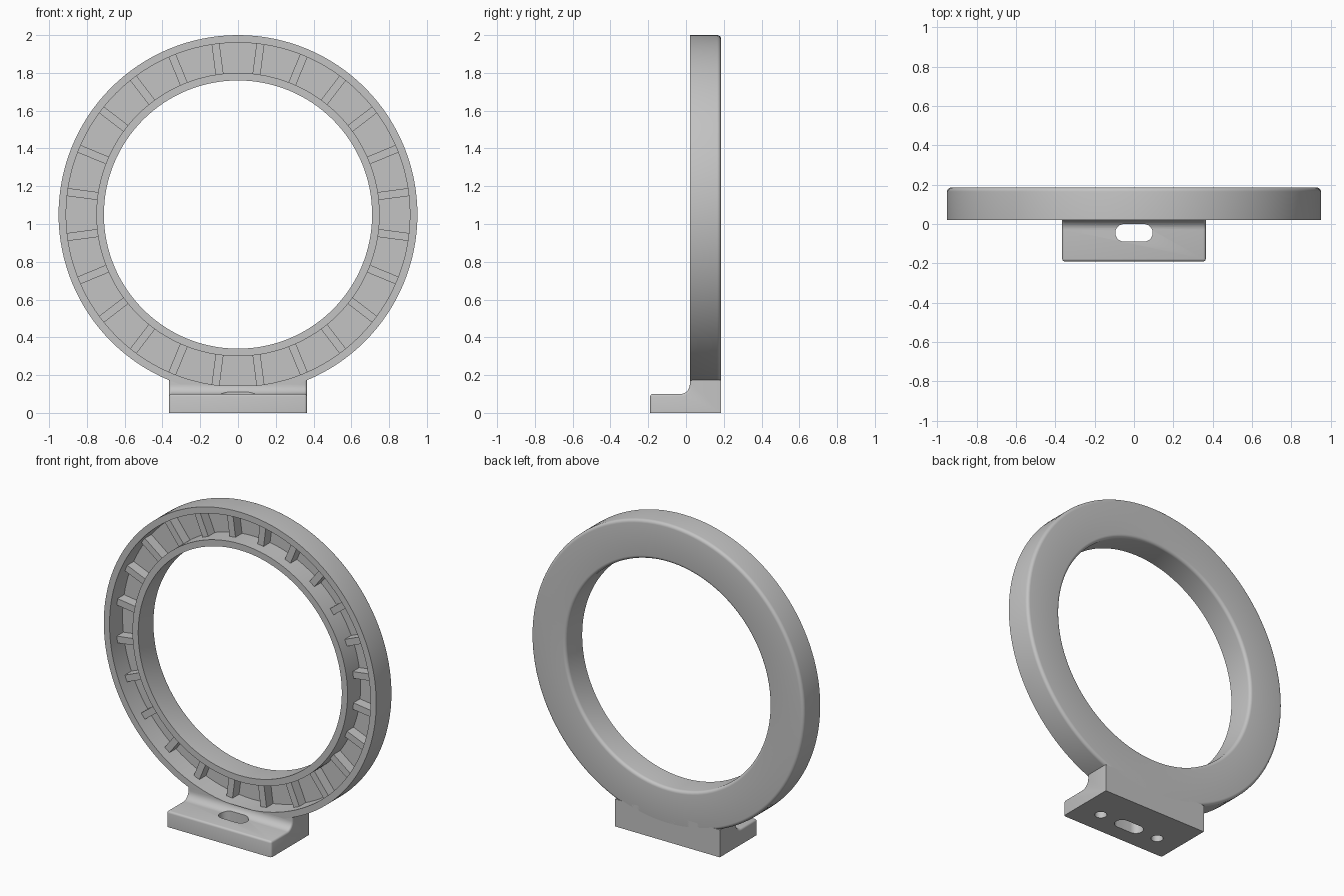
import bpy, bmesh, math
from mathutils import Matrix, Vector

if "Cube" in bpy.data.objects:
    bpy.data.objects.remove(bpy.data.objects["Cube"], do_unlink=True)

GREY = 0.55
FRONT, BACK, FLOOR = 0.02, 0.185, 0.15    # depth planes of the ring
CENTRE_Z = 1.05
R_OUT, R_IN = 0.95, 0.71                  # ring radii
G_OUT, G_IN = 0.91, 0.75                  # channel radii
HALF = 0.365                              # half width of the base

mat = bpy.data.materials.new("plain grey")
mat.use_nodes = True
mat.diffuse_color = (GREY, GREY, GREY, 1)
mat.node_tree.nodes["Principled BSDF"].inputs["Base Color"].default_value = (GREY, GREY, GREY, 1)


def make_object(name, bm):
    bmesh.ops.recalc_face_normals(bm, faces=bm.faces)
    mesh = bpy.data.meshes.new(name)
    bm.to_mesh(mesh)
    bm.free()
    mesh.materials.append(mat)
    obj = bpy.data.objects.new(name, mesh)
    bpy.context.collection.objects.link(obj)
    return obj


def smooth(obj):
    bpy.ops.object.select_all(action='DESELECT')
    obj.select_set(True)
    bpy.context.view_layer.objects.active = obj
    bpy.ops.object.shade_smooth_by_angle(angle=math.radians(32))


def arc(cx, cy, r, start, end, n):
    """Points along an arc, angles in degrees."""
    angles = [math.radians(start + (end - start) * i / n) for i in range(n + 1)]
    return [(cx + r * math.cos(a), cy + r * math.sin(a)) for a in angles]


def prism(points, to_3d, offset):
    """Extrude a flat outline, mapped into space by to_3d."""
    bm = bmesh.new()
    face = bm.faces.new([bm.verts.new(to_3d(*p)) for p in points])
    new = bmesh.ops.extrude_face_region(bm, geom=[face])["geom"]
    bmesh.ops.translate(bm, vec=offset, verts=[v for v in new if isinstance(v, bmesh.types.BMVert)])
    return bm


def cut(obj, cutter):
    cutter.hide_render = True
    cutter.hide_set(True)
    mod = obj.modifiers.new(cutter.name, 'BOOLEAN')
    mod.operation, mod.solver, mod.object = 'DIFFERENCE', 'EXACT', cutter
    bpy.context.view_layer.objects.active = obj
    bpy.ops.object.modifier_apply(modifier=mod.name)
    bpy.data.objects.remove(cutter, do_unlink=True)


# Ring: channel section with rounded rear edges, turned about the y axis
r = 0.02
section = [(R_OUT, FRONT), (G_OUT, FRONT), (G_OUT, FLOOR), (G_IN, FLOOR), (G_IN, FRONT), (R_IN, FRONT)]
section += arc(R_IN + r, BACK - r, r, 180, 90, 5) + arc(R_OUT - r, BACK - r, r, 90, 0, 5)
bm = bmesh.new()
verts = [bm.verts.new((p[0], p[1], 0)) for p in section]
edges = [bm.edges.new((verts[i], verts[i - 1])) for i in range(len(verts))]
bmesh.ops.spin(bm, geom=verts + edges, cent=(0, 0, 0), axis=(0, 1, 0), angle=math.tau, steps=128)
bmesh.ops.remove_doubles(bm, verts=bm.verts, dist=0.0005)
bmesh.ops.translate(bm, vec=(0, 0, CENTRE_Z), verts=bm.verts)
smooth(make_object("ring", bm))

# Radial ribs set back inside the channel
COUNT, RIB_FRONT = 24, 0.085
bm = bmesh.new()
for i in range(COUNT):
    turn = Matrix.Rotation(math.tau * (i + 0.5) / COUNT, 4, 'Y')
    middle = Vector(((G_OUT + G_IN) / 2, (RIB_FRONT + FLOOR + 0.01) / 2, 0))
    size = Matrix.Diagonal((G_OUT - G_IN + 0.01, FLOOR + 0.01 - RIB_FRONT, 0.042, 1))
    place = Matrix.Translation((0, 0, CENTRE_Z)) @ turn @ Matrix.Translation(middle) @ size
    bmesh.ops.create_cube(bm, size=1, matrix=place)
make_object("ribs", bm)

# Base: L section with a hollow fillet, extruded across the width
FOOT, TOP, TOE, F = 0.1, 0.173, -0.19, 0.05
outline = [(BACK, 0), (BACK, TOP), (FRONT, TOP)]
outline += arc(FRONT - F, FOOT + F, F, 0, -90, 8) + [(TOE, FOOT), (TOE, 0)]
bm = prism(outline, lambda y, z: (-HALF, y, z), (2 * HALF, 0, 0))
rounded = []
for e in bm.edges:
    a, b = (v.co for v in e.verts)
    in_front = max(a.y, b.y) < FRONT + 0.001
    across = abs(a.x - b.x) > 0.1
    toe_top = a.y < TOE + 0.001 and a.z > 0.05
    if in_front and max(a.z, b.z) > 0.05 and (not across or toe_top):
        rounded.append(e)
bmesh.ops.bevel(bm, geom=rounded, offset=0.013, segments=3, profile=0.5, affect='EDGES')
base = make_object("base", bm)

# Keep the channel clear of the base
clear = arc(0, CENTRE_Z, G_OUT + 0.01, 0, 360, 128)[:-1]
cut(base, make_object("channel_cutter", prism(clear, lambda x, z: (x, FRONT - 0.0005, z), (0, FLOOR - FRONT + 0.005, 0))))

# Elongated mounting slot, right through the foot
HOLE_Y, S = -0.045, 0.045
slot = arc(0.05, HOLE_Y, S, -90, 90, 12) + arc(-0.05, HOLE_Y, S, 90, 270, 12)
cut(base, make_object("slot_cutter", prism(slot, lambda x, y: (x, y, -0.1), (0, 0, 0.4))))

# Blind holes in the underside
for side in (-1, 1):
    hole = arc(side * 0.21, HOLE_Y, 0.035, 0, 360, 24)[:-1]
    cut(base, make_object("hole_cutter", prism(hole, lambda x, y: (x, y, -0.1), (0, 0, 0.17))))
smooth(base)
